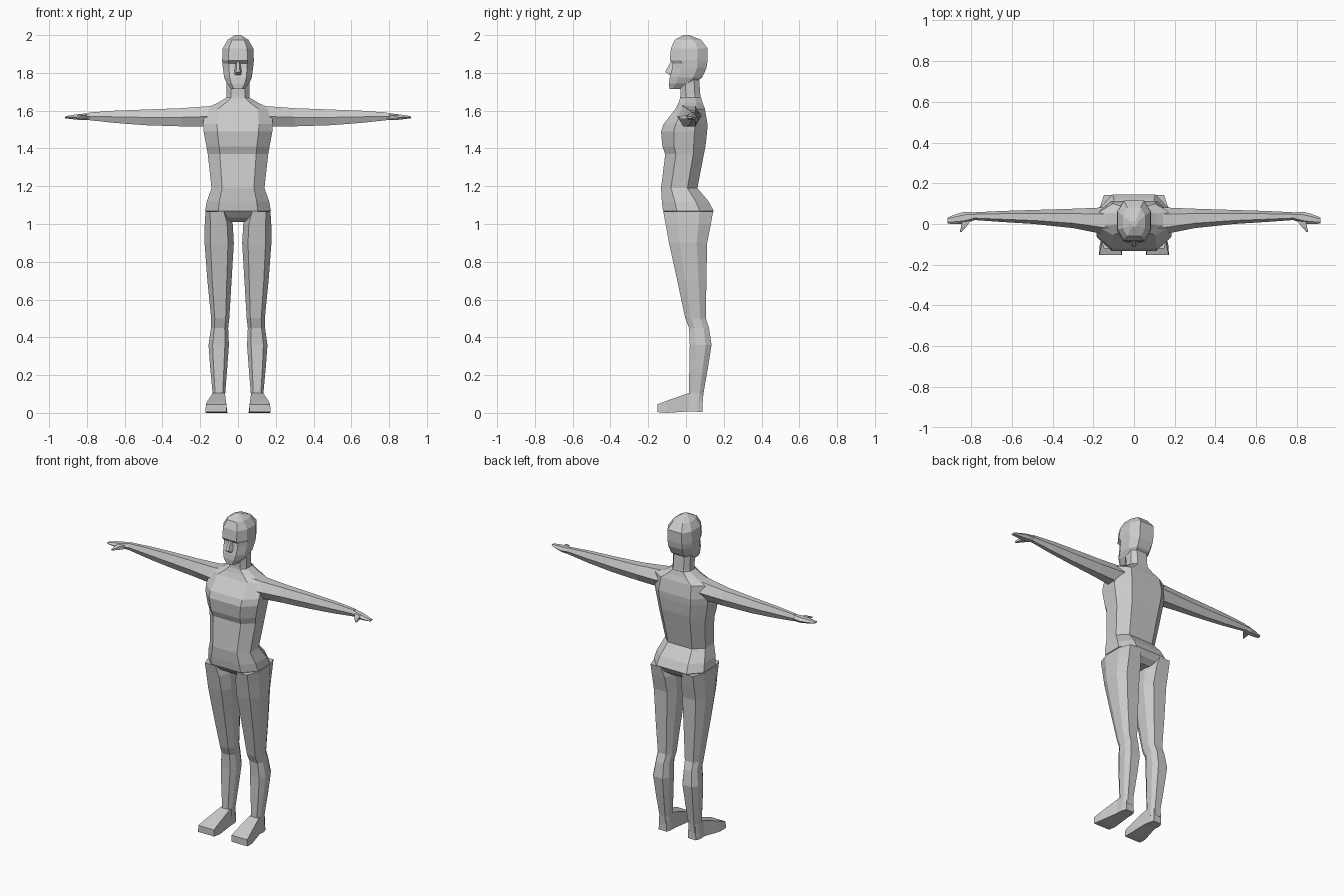
import bpy, bmesh

OCT = [(.6, -1), (1, -.45), (1, .45), (.6, 1), (-.6, 1), (-1, .45), (-1, -.45), (-.6, -1)]
HEX = [(.5, -1), (1, 0), (.5, 1), (-.5, 1), (-1, 0), (-.5, -1)]


def loft(name, rings, mirror=False):
    """Skin a list of equal-length point rings and cap both ends."""
    bm = bmesh.new()
    vs = [[bm.verts.new(p) for p in r] for r in rings]
    n = len(vs[0])
    for a, b in zip(vs, vs[1:]):
        for i in range(n):
            j = (i + 1) % n
            bm.faces.new((a[i], a[j], b[j], b[i]))
    bm.faces.new(vs[0])
    bm.faces.new(vs[-1])
    bmesh.ops.recalc_face_normals(bm, faces=bm.faces)
    me = bpy.data.meshes.new(name)
    bm.to_mesh(me)
    bm.free()
    ob = bpy.data.objects.new(name, me)
    bpy.context.collection.objects.link(ob)
    if mirror:
        ob.modifiers.new("mirror", "MIRROR").use_mirror_merge = False
    return ob


def section(shape, a0, a1, b0, b1):
    """Fit a unit section into the box a0..a1 by b0..b1."""
    return [((a0 + a1) / 2 + u * (a1 - a0) / 2, (b0 + b1) / 2 + v * (b1 - b0) / 2)
            for u, v in shape]


def upright(z, x0, x1, y0, y1, shape=OCT):
    return [(x, y, z) for x, y in section(shape, x0, x1, y0, y1)]


def across(x, y0, y1, z0, z1):
    return [(x, y, z) for y, z in section(HEX, y0, y1, z0, z1)]


# Torso: z, half width, front y, back y
loft("torso", [upright(z, -w, w, f, b) for z, w, f, b in [
    (1.01, .06, -.05, .09), (1.035, .12, -.09, .125), (1.07, .174, -.122, .146),
    (1.12, .165, -.128, .12), (1.19, .14, -.132, .06), (1.37, .16, -.11, .095),
    (1.41, .167, -.125, .103), (1.49, .182, -.132, .112), (1.53, .185, -.118, .114),
    (1.61, .175, -.055, .1), (1.64, .11, -.04, .088), (1.67, .06, -.03, .08)]])

# Neck
loft("neck", [upright(z, -w, w, f, b) for z, w, f, b in [
    (1.63, .065, -.035, .085), (1.68, .06, -.03, .076), (1.79, .06, -.03, .068)]])

# Head with recessed eye band
loft("head", [upright(z, -w, w, f, b) for z, w, f, b in [
    (1.715, .035, -.088, -.02), (1.745, .06, -.09, .045), (1.775, .073, -.086, .085),
    (1.825, .08, -.073, .108), (1.85, .082, -.07, .112), (1.865, .084, -.086, .114),
    (1.93, .081, -.08, .115), (1.975, .055, -.06, .08), (2.0, .015, -.012, .015)]])

# Nose wedge
loft("nose", [[(-a, -.06, z), (-t, y, z), (t, y, z), (a, -.06, z)] for z, a, t, y in [
    (1.79, .028, .012, -.09), (1.805, .025, .01, -.11), (1.86, .012, .006, -.08)]])

# Arms and hands: x, y range, z range
loft("arm", [across(*r) for r in [
    (.09, -.06, .085, 1.52, 1.63), (.175, -.045, .08, 1.515, 1.622),
    (.3, -.02, .075, 1.517, 1.613), (.49, 0, .069, 1.523, 1.606),
    (.65, .01, .064, 1.535, 1.6), (.79, .02, .057, 1.55, 1.59)]], True)
loft("hand", [across(*r) for r in [
    (.78, .02, .057, 1.552, 1.588), (.83, .002, .06, 1.55, 1.583),
    (.87, -.001, .05, 1.554, 1.578), (.917, .002, .032, 1.56, 1.57)]], True)
loft("thumb", [[(x0, y, 1.555), (x1, y, 1.555), (x1, y, z), (x0, y, z)] for x0, x1, y, z in [
    (.795, .845, .025, 1.58), (.825, .85, -.015, 1.573), (.848, .856, -.04, 1.562)]], True)

# Legs: z, x range, y range
loft("leg", [upright(*r) for r in [
    (1.065, .05, .172, -.12, .143), (1.0, .028, .176, -.108, .132),
    (.9, .022, .177, -.09, .112), (.7, .034, .162, -.046, .108),
    (.5, .046, .142, -.004, .105), (.45, .052, .143, .016, .122),
    (.36, .048, .156, .02, .135), (.25, .056, .148, .018, .118),
    (.1, .068, .134, .015, .092), (.05, .068, .136, .015, .088)]], True)

# Feet: y, bottom x range, top x range, bottom z, top z
loft("foot", [[(a, y, b), (c, y, b), (e, y, t), (d, y, t)] for y, a, c, d, e, b, t in [
    (-.152, .06, .172, .062, .17, .004, .045), (-.10, .056, .168, .064, .16, 0, .065),
    (.015, .062, .14, .07, .134, .008, .105), (.06, .066, .14, .07, .134, .006, .105),
    (.087, .074, .13, .078, .126, .006, .09)]], True)
